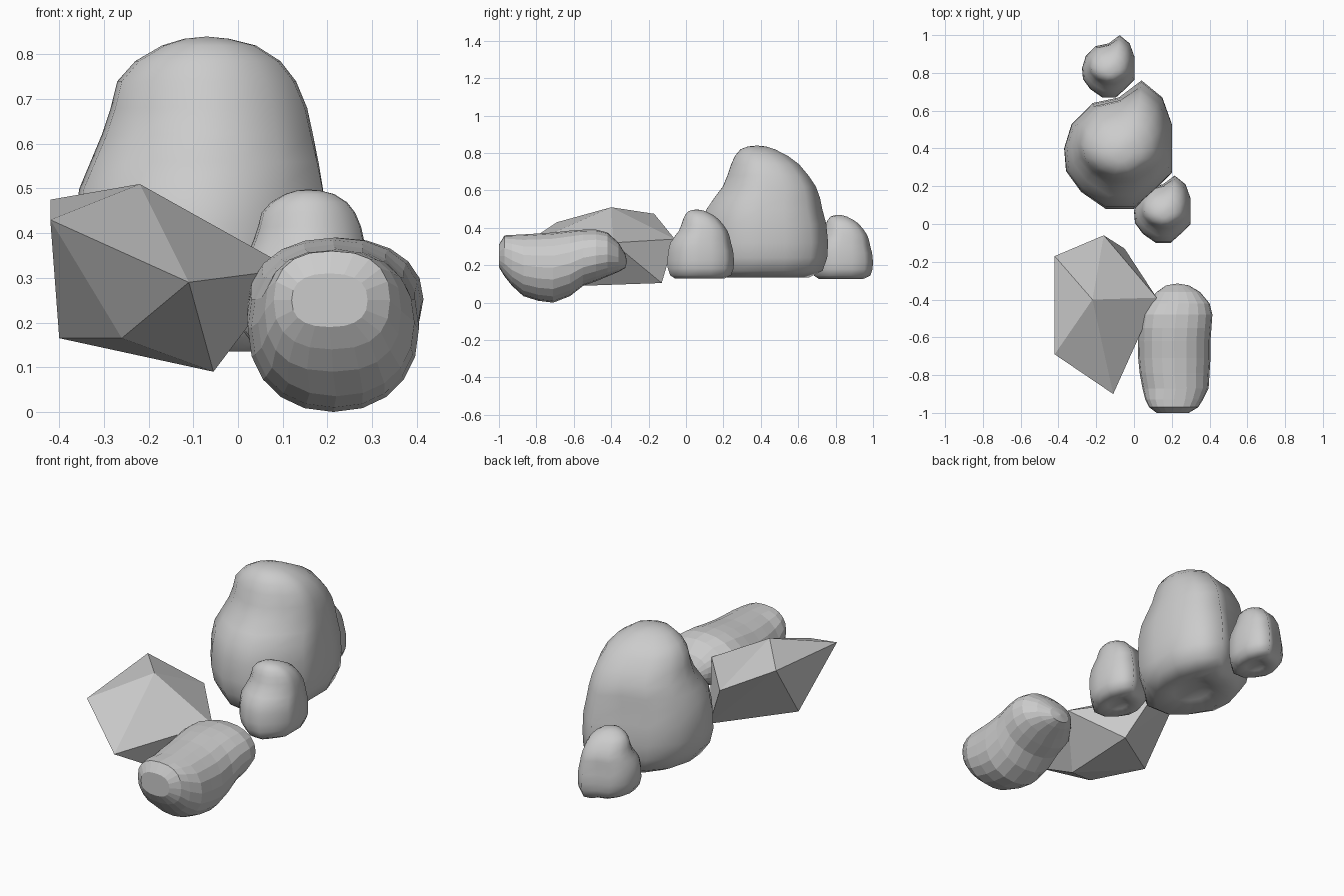
import bpy, bmesh, math

if "Cube" in bpy.data.objects:
    bpy.data.objects.remove(bpy.data.objects["Cube"])

def finish(name, bm, smooth):
    bmesh.ops.recalc_face_normals(bm, faces=bm.faces)
    mesh = bpy.data.meshes.new(name)
    bm.to_mesh(mesh)
    bm.free()
    for p in mesh.polygons:
        p.use_smooth = smooth
    obj = bpy.data.objects.new(name, mesh)
    bpy.context.collection.objects.link(obj)
    return obj

def loft(name, rings, start, end, smooth):
    """Skin closed rings and fan each end to a point."""
    bm = bmesh.new()
    loops = [[bm.verts.new(p) for p in r] for r in rings]
    n = len(loops[0])
    for a, b in zip(loops, loops[1:]):
        for i in range(n):
            j = (i + 1) % n
            bm.faces.new((a[i], a[j], b[j], b[i]))
    for ring, tip in ((loops[0], start), (loops[-1], end)):
        t = bm.verts.new(tip)
        for i in range(n):
            bm.faces.new((ring[i], ring[(i + 1) % n], t))
    return finish(name, bm, smooth)

# Smooth boulder: plan outline, fitted to a box at every height
outline = [(.20, .40), (.20, .53), (.15, .67), (.04, .76), (-.08, .67), (-.22, .64), (-.33, .53),
           (-.37, .40), (-.36, .28), (-.28, .17), (-.15, .08), (0, .08), (.10, .17), (.20, .27)]
# z, x min, x max, y min, y max, how closely the ring follows the outline
levels = [(.16, -.15, .03, .28, .53, .8), (.135, -.23, .10, .16, .66, .9), (.17, -.30, .165, .11, .73, 1),
          (.24, -.35, .195, .085, .755, 1), (.32, -.37, .20, .08, .76, 1), (.42, -.368, .20, .09, .75, 1),
          (.50, -.355, .19, .11, .73, .95), (.56, -.33, .18, .15, .72, .85), (.62, -.305, .168, .195, .70, .75),
          (.68, -.285, .155, .22, .66, .7), (.74, -.27, .13, .24, .61, .65), (.785, -.23, .095, .26, .55, .5),
          (.82, -.17, .04, .29, .48, .4), (.835, -.12, -.02, .33, .43, .2)]

def boulder_rings():
    rings = []
    for z, x0, x1, y0, y1, f in levels:
        ring = []
        for px, py in outline:
            u, v = (px + .085) / .285, (py - .42) / .34
            d = math.hypot(u, v)
            u, v = u * f + u / d * (1 - f), v * f + v / d * (1 - f)
            ring.append(((x0 + x1) / 2 + u * (x1 - x0) / 2, (y0 + y1) / 2 + v * (y1 - y0) / 2, z))
        rings.append(ring)
    return rings

# The same boulder three times: name, scale, x min, y min
for name, s, x, y in (("large_boulder", 1, -.37, .08),
                      ("front_small_boulder", .525, .0, -.10),
                      ("rear_small_boulder", .485, -.275, .67)):
    place = lambda p: (x + (p[0] + .37) * s, y + (p[1] - .08) * s, .12 + (p[2] - .12) * s)
    loft(name, [[place(p) for p in r] for r in boulder_rings()],
         place((-.06, .42, .20)), place((-.07, .38, .84)), True)

# Long faceted rock: y, x min, x max, z min, z max
sections = [(-1.0, .12, .29, .19, .31), (-.97, .08, .34, .14, .36), (-.93, .06, .365, .09, .362),
            (-.87, .045, .395, .035, .365), (-.79, .03, .40, .01, .37), (-.71, .022, .405, 0, .375),
            (-.62, .02, .405, .035, .385), (-.55, .022, .41, .09, .39), (-.48, .03, .415, .115, .39),
            (-.42, .07, .40, .14, .375), (-.36, .12, .35, .165, .32), (-.325, .17, .29, .185, .26)]
N = 20
rings = []
for y, a, b, c, d in sections:
    power = .82 if y < -.9 else .92      # squarer towards the blunt front end
    ring = []
    for i in range(N):
        t = 2 * math.pi * i / N
        u = math.copysign(abs(math.cos(t)) ** power, math.cos(t))
        v = math.copysign(abs(math.sin(t)) ** power, math.sin(t))
        ring.append(((a + b) / 2 + (b - a) / 2 * u, y, (c + d) / 2 + (d - c) / 2 * v))
    rings.append(ring)
loft("long_rock", rings, (.21, -1.0, .25), (.23, -.315, .22), False)

# Angular rock wrapped around its corners
corners = [(-.22, -.40, .51), (-.42, -.17, .475), (-.42, -.69, .43), (-.11, -.90, .29),
           (.12, -.39, .32), (-.16, -.06, .34), (-.26, -.66, .165), (-.055, -.56, .09),
           (-.05, -.13, .105), (-.40, -.39, .165)]
bm = bmesh.new()
for c in corners:
    bm.verts.new(c)
bmesh.ops.convex_hull(bm, input=bm.verts)
finish("angular_rock", bm, False)
